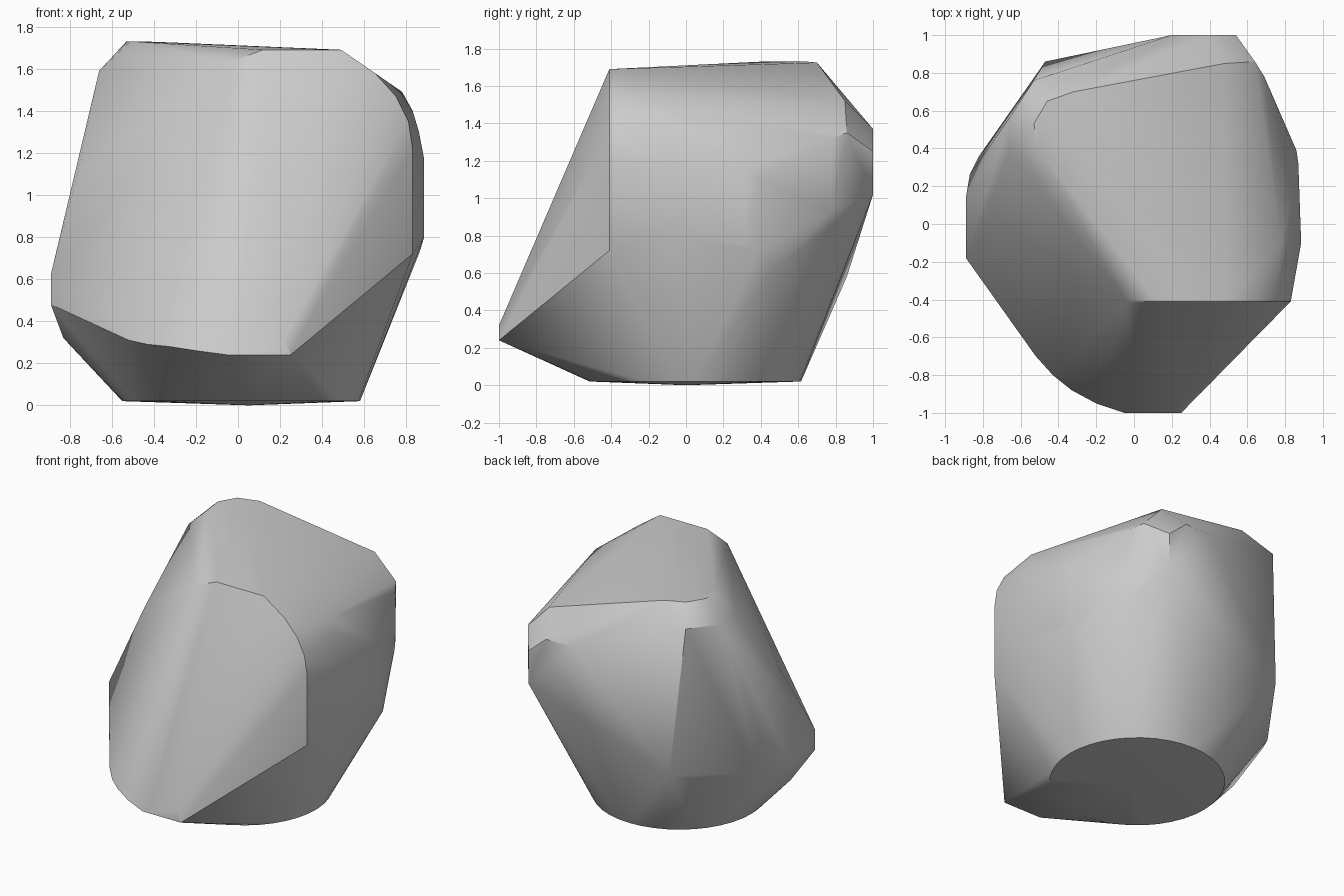
import bpy
import bmesh
import math
from mathutils import Vector

# Remove only the default object
default_object = bpy.data.objects.get("Cube")
if default_object is not None:
    bpy.data.objects.remove(default_object, do_unlink=True)


def make_material(name, colour):
    material = bpy.data.materials.new(name)
    material.use_nodes = True
    material.diffuse_color = colour
    shader = next(node for node in material.node_tree.nodes if node.type == "BSDF_PRINCIPLED")
    shader.inputs["Base Color"].default_value = colour
    return material


def profile_on_y(y, outline):
    """Place a flat (x, z) outline at one depth."""
    return [Vector((x, y, z)) for x, z in outline]


def upright(x, y, low, high):
    """Both ends of a vertical edge."""
    return [Vector((x, y, low)), Vector((x, y, high))]


def ring(centre_x, centre_y, z, radius, segments):
    """Circle of corner points for the round base."""
    points = []
    for i in range(segments):
        angle = math.tau * i / segments
        offset_x, offset_y = radius * math.cos(angle), radius * math.sin(angle)
        points.append(Vector((centre_x + offset_x, centre_y + offset_y, z)))
    return points


corners = []

# Round base, very slightly domed underneath
corners += ring(0.015, 0.05, 0.02, 0.565, 40)
corners.append(Vector((0.05, 0, 0)))

# Arched upper rim of the sloping front face
corners += profile_on_y(-0.41, [
    (-0.04, 1.63), (0.12, 1.69), (0.49, 1.69), (0.65, 1.58),
    (0.75, 1.47), (0.81, 1.35), (0.83, 1.22), (0.83, 0.72)])

# Front toe and the curved lip leading round to the right flank
corners += profile_on_y(-1, [(-0.05, 0.24), (0.25, 0.24), (0.22, 0.32), (0, 0.28)])
lip = [(-0.2, -0.95, 0.26), (-0.33, -0.88, 0.28), (-0.43, -0.8, 0.29), (-0.52, -0.7, 0.31)]
corners += [Vector(point) for point in lip]

# Right flank, on the -x side
corners += upright(-0.89, -0.18, 0.48, 0.62)
corners += upright(-0.89, 0.14, 0.5, 0.57)
flank = [(-0.83, 0.01, 0.32), (-0.87, 0.26, 0.51), (-0.82, 0.36, 0.5),
         (-0.6, 0.63, 0.49), (-0.47, 0.86, 0.58), (-0.76, 0.04, 1.11)]
corners += [Vector(point) for point in flank]

# Left flank, on the +x side
corners += upright(0.885, -0.1, 0.8, 1.17)
corners += upright(0.87, 0.32, 0.75, 1.17)
corners += upright(0.86, 0.39, 0.72, 1.1)
corners += upright(0.69, 0.78, 0.93, 1.32)
shoulder = [(0.86, -0.1, 1.3), (0.83, -0.1, 1.4), (0.78, -0.1, 1.49),
            (0.64, 0.86, 1.35), (0.81, 0.47, 0.62)]
corners += [Vector(point) for point in shoulder]

# Flat patch at the back and the sloping band above it
corners += profile_on_y(1, [(0.2, 1.37), (0.4, 1.37), (0.54, 1.25), (0.54, 1.02)])
corners += [Vector((0.48, 0.85, 1.52)), Vector((-0.53, 0.76, 1.6))]

# Crown
crown = [(-0.53, 0.53, 1.73), (-0.51, 0.4, 1.73), (-0.46, 0.65, 1.73), (-0.32, 0.7, 1.725)]
corners += [Vector(point) for point in crown]
corners += [Vector((-0.66, y, 1.59)) for y in (0.39, 0.56)]

# Wrap all corners in one convex faceted skin
bm = bmesh.new()
for corner in corners:
    bm.verts.new(corner)
result = bmesh.ops.convex_hull(bm, input=bm.verts)
loose = {item for item in result["geom_interior"] + result["geom_unused"]
         if isinstance(item, bmesh.types.BMVert)}
bmesh.ops.delete(bm, geom=list(loose), context="VERTS")
bmesh.ops.recalc_face_normals(bm, faces=bm.faces)
mesh = bpy.data.meshes.new("boulder")
bm.to_mesh(mesh)
bm.free()

boulder = bpy.data.objects.new("boulder", mesh)
bpy.context.collection.objects.link(boulder)
mesh.materials.append(make_material("stone grey", (0.6, 0.6, 0.6, 1)))

# Soft shading with the main ridges kept crisp
bpy.ops.object.select_all(action="DESELECT")
boulder.select_set(True)
bpy.context.view_layer.objects.active = boulder
bpy.ops.object.shade_smooth_by_angle(angle=math.radians(32))
